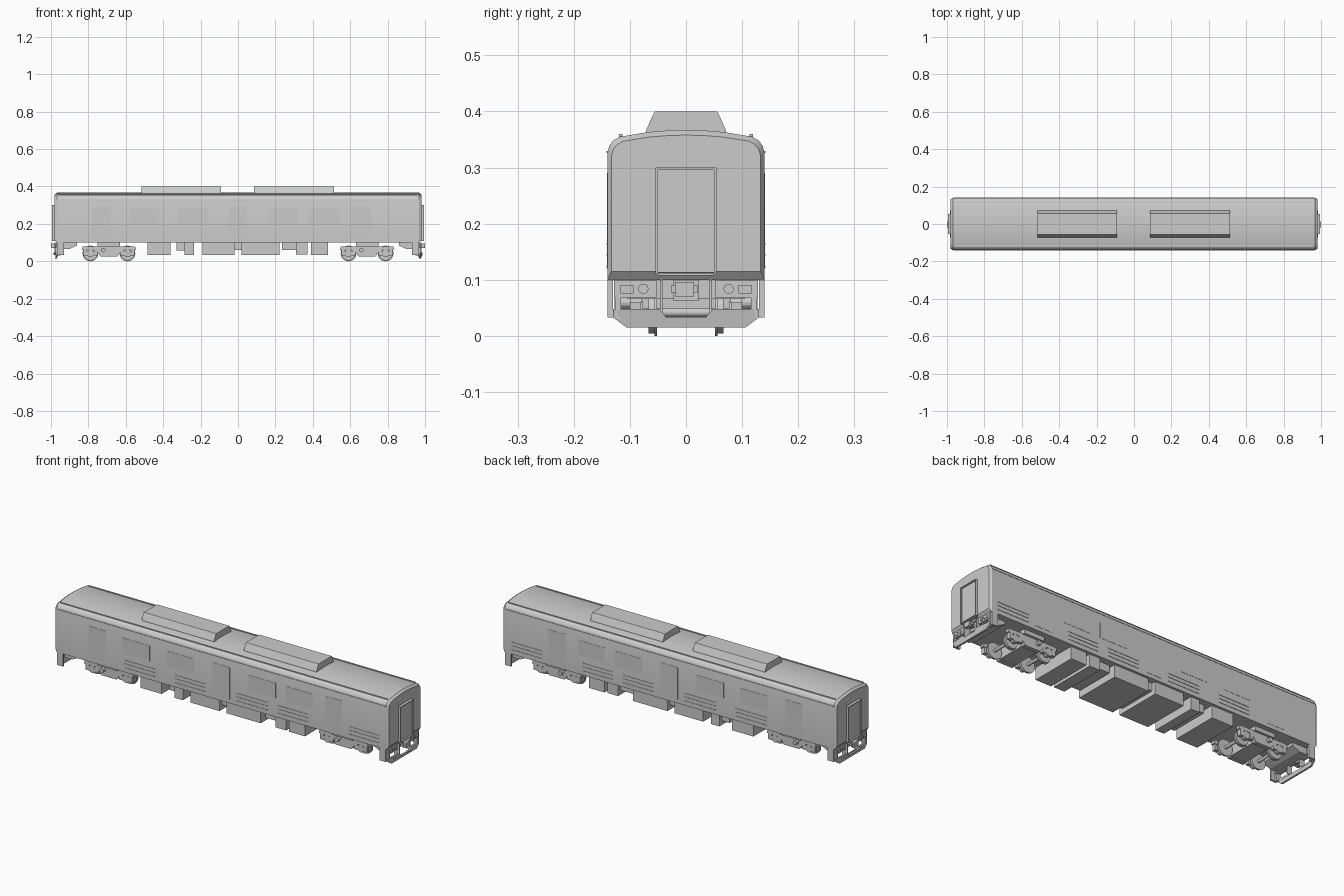
import bpy, bmesh, math
from mathutils import Matrix, Vector

if "Cube" in bpy.data.objects:
    bpy.data.objects.remove(bpy.data.objects["Cube"])

grey = bpy.data.materials.new("plain grey")
grey.use_nodes = True
COLOUR = (0.6, 0.6, 0.6, 1)
grey.diffuse_color = COLOUR
grey.node_tree.nodes["Principled BSDF"].inputs["Base Color"].default_value = COLOUR


def finish(name, bm, smooth=False):
    bmesh.ops.recalc_face_normals(bm, faces=bm.faces)
    mesh = bpy.data.meshes.new(name)
    bm.to_mesh(mesh)
    bm.free()
    mesh.materials.append(grey)
    if smooth:
        mesh.shade_smooth()
        mesh.set_sharp_from_angle(angle=math.radians(30))
    obj = bpy.data.objects.new(name, mesh)
    bpy.context.collection.objects.link(obj)
    return obj


def add_box(bm, x, y, z):
    """Box from (low, high) pairs."""
    size = [abs(p[1] - p[0]) for p in (x, y, z)]
    mid = Vector([sum(p) / 2 for p in (x, y, z)])
    bmesh.ops.create_cube(bm, size=1, matrix=Matrix.Translation(mid) @ Matrix.Diagonal((*size, 1)))


def box(name, x, y, z):
    bm = bmesh.new()
    add_box(bm, x, y, z)
    return finish(name, bm)


def add_cylinder(bm, centre, radius, depth, axis="Y", sides=24):
    turn = Matrix.Rotation(math.pi / 2, 4, "X" if axis == "Y" else "Y")
    bmesh.ops.create_cone(bm, cap_ends=True, segments=sides, radius1=radius, radius2=radius,
                          depth=depth, matrix=Matrix.Translation(centre) @ turn)


def add_loft(bm, rings):
    """Skin a list of equal-sized point rings and cap both ends."""
    loops = [[bm.verts.new(p) for p in ring] for ring in rings]
    n = len(loops[0])
    for a, b in zip(loops, loops[1:]):
        for i in range(n):
            j = (i + 1) % n
            bm.faces.new((a[i], a[j], b[j], b[i]))
    bm.faces.new(loops[0])
    bm.faces.new(loops[-1][::-1])


def mirrored(half):
    return half + [(-y, z) for y, z in reversed(half) if y]


# Body shell with rounded shoulders and a small lip around each end
half = [(0.14, 0.10), (0.14, 0.325), (0.137, 0.338), (0.13, 0.348), (0.118, 0.355),
        (0.1, 0.358), (0.07, 0.363), (0.035, 0.366), (0, 0.367)]
outline = mirrored(half)
inset = [(y * 0.95, 0.115 + (z - 0.1) * 0.91) for y, z in outline]
bm = bmesh.new()
add_loft(bm, [[(x, *p) for p in shape] for x, shape in
              ((-0.98, inset), (-0.968, outline), (0.968, outline), (0.98, inset))])
finish("body_shell", bm, True)

# Roof gutters
bm = bmesh.new()
for s in (-1, 1):
    add_box(bm, (-0.96, 0.96), (s * 0.113, s * 0.119), (0.35, 0.3595))
    add_box(bm, (-0.966, 0.966), (s * 0.13, s * 0.1415), (0.326, 0.33))
finish("roof_gutters", bm)

# Roof equipment pods
for label, x0, x1 in (("rear", -0.515, -0.09), ("fore", 0.085, 0.512)):
    pod = mirrored([(0.073, 0.355), (0.071, 0.367), (0.057, 0.398), (0.055, 0.4)])
    bm = bmesh.new()
    add_loft(bm, [[(x, *p) for p in pod] for x in (x0, x1)])
    finish("roof_pod_" + label, bm)

# Side doors, windows and low beads as thin plates
bm = bmesh.new()
for s in (-1, 1):
    side = (s * 0.139, s * 0.1412)
    for x in (-0.73, 0, 0.66):
        add_box(bm, (x - 0.05, x + 0.05), side, (0.12, 0.29))
    for x in (-0.5, -0.24, 0.24, 0.46):
        add_box(bm, (x - 0.08, x + 0.08), side, (0.2, 0.28))
    for z in (0.122, 0.143, 0.162):
        for x in (-0.48, -0.18, 0.18, 0.42, 0.84):
            add_box(bm, (x - 0.09, x + 0.09), (s * 0.139, s * 0.142), (z, z + 0.003))
finish("side_plates", bm)

# Underfloor equipment cases, low point given last
cases = [(-0.485, -0.36, 0.035), (-0.33, -0.285, 0.057), (-0.285, -0.235, 0.035),
         (-0.19, -0.02, 0.035), (-0.02, 0.02, 0.06), (0.02, 0.222, 0.035),
         (0.235, 0.31, 0.06), (0.31, 0.372, 0.037), (0.39, 0.482, 0.035)]
for i, (x0, x1, low) in enumerate(cases):
    depth = 0.105 if low > 0.05 else 0.127
    box(f"underfloor_case_{i + 1}", (x0, x1), (-depth, depth), (low, 0.105))


# Bogies
def bogie(name, cx):
    wheels = bmesh.new()
    frame = bmesh.new()
    for wx in (cx - 0.099, cx + 0.099):
        add_cylinder(wheels, (wx, 0, 0.042), 0.008, 0.17)
        for s in (-1, 1):
            add_cylinder(wheels, (wx, s * 0.061, 0.042), 0.038, 0.011)
            add_cylinder(wheels, (wx, s * 0.054, 0.042), 0.042, 0.004)
            # axle box and its springs
            add_cylinder(frame, (wx, s * 0.088, 0.042), 0.02, 0.022, sides=12)
            for dx in (-0.028, 0.028):
                add_box(frame, (wx + dx - 0.01, wx + dx + 0.01), (s * 0.08, s * 0.1), (0.03, 0.068))
    for s in (-1, 1):
        # side frame dips between the axles
        lower = [(-0.145, 0.06), (-0.07, 0.06), (-0.045, 0.025), (0.045, 0.025),
                 (0.07, 0.06), (0.145, 0.06), (0.14, 0.08), (-0.14, 0.08)]
        add_loft(frame, [[(cx + x, s * y, z) for x, z in lower] for y in (0.078, 0.1)])
        add_cylinder(frame, (cx - 0.03, s * 0.108, 0.06), 0.012, 0.016, sides=12)
        add_box(frame, (cx - 0.06, cx + 0.06), (s * 0.07, s * 0.112), (0.078, 0.102))
    add_box(frame, (cx - 0.045, cx + 0.045), (-0.08, 0.08), (0.03, 0.08))
    add_box(frame, (cx - 0.03, cx + 0.03), (-0.05, 0.05), (0.075, 0.105))
    finish(name + "_wheels", wheels, True)
    finish(name + "_frame", frame)


bogie("rear_bogie", -0.69)
bogie("fore_bogie", 0.69)


# Car ends
def car_end(name, d):
    # door leaf with a raised surround
    box(name + "_door", (d * 0.97, d * 0.986), (-0.05, 0.05), (0.113, 0.296))
    bm = bmesh.new()
    for s in (-1, 1):
        add_box(bm, (d * 0.97, d * 0.994), (s * 0.05, s * 0.054), (0.11, 0.3))
    for z in (0.108, 0.296):
        add_box(bm, (d * 0.97, d * 0.994), (-0.05, 0.05), (z, z + 0.004))
    finish(name + "_door_frame", bm)

    # tapered floor beam behind the buffer zone
    beam = [(0.86, 0.102), (0.86, 0.085), (0.9, 0.066), (0.945, 0.066), (0.945, 0.102)]
    bm = bmesh.new()
    add_loft(bm, [[(d * x, y, z) for x, z in beam] for y in (-0.105, 0.105)])
    finish(name + "_floor_beam", bm)

    # lamp panels, side steps and struts
    bm = bmesh.new()
    for s in (-1, 1):
        add_box(bm, (d * 0.945, d * 0.974), (s * 0.053, s * 0.128), (0.068, 0.1))
        add_box(bm, (d * 0.974, d * 0.978), (s * 0.094, s * 0.117), (0.076, 0.091))
        add_cylinder(bm, (d * 0.975, s * 0.076, 0.084), 0.009, 0.008, "X", 16)
        add_box(bm, (d * 0.93, d * 0.966), (s * 0.13, s * 0.14), (0.033, 0.1))
        add_box(bm, (d * 0.95, d * 0.98), (s * 0.042, s * 0.046), (0.035, 0.1))
        add_box(bm, (d * 0.95, d * 0.975), (s * 0.116, s * 0.126), (0.03, 0.07))
    finish(name + "_lamps_and_steps", bm)

    # pilot plate dipping under the coupler
    plate = mirrored([(0.106, 0.015), (0.13, 0.033), (0.13, 0.048), (0.048, 0.048), (0.036, 0.034)])
    bm = bmesh.new()
    rings = [[(d * (x - 0.15 * max(0, abs(y) - 0.05)), y, z) for y, z in plate]
             for x in (0.976, 0.986)]
    add_loft(bm, rings)
    finish(name + "_pilot", bm)

    # coupler
    bm = bmesh.new()
    add_box(bm, (d * 0.92, d * 0.985), (-0.012, 0.012), (0.075, 0.092))
    add_box(bm, (d * 0.98, d * 1.0), (-0.02, 0.014), (0.07, 0.096))
    add_box(bm, (d * 0.975, d * 0.99), (-0.027, 0.021), (0.077, 0.09))
    add_box(bm, (d * 0.945, d * 0.96), (-0.022, 0.022), (0.062, 0.1))
    finish(name + "_coupler", bm)


car_end("rear_end", -1)
car_end("fore_end", 1)
